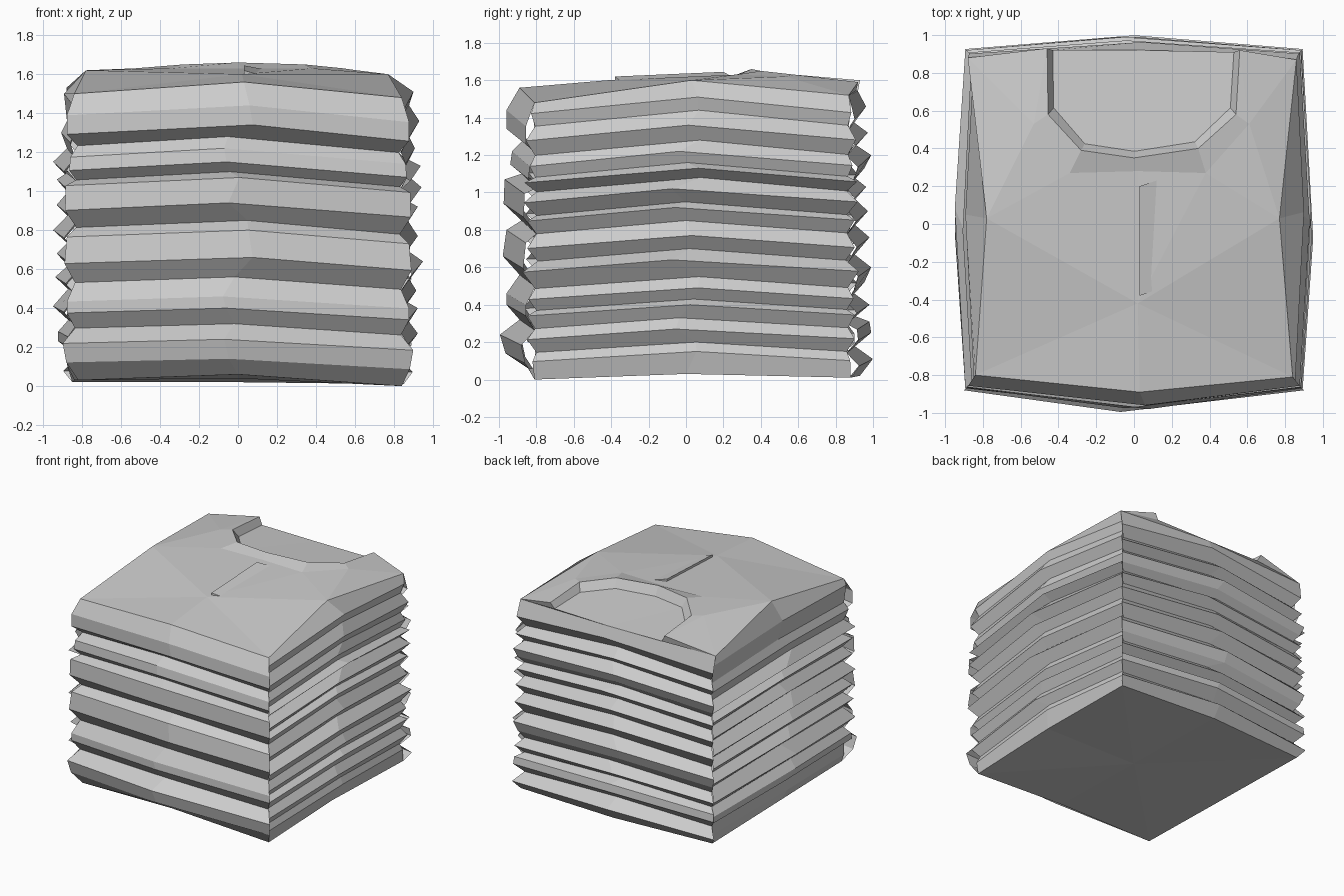
import bpy, bmesh, random
from mathutils import Vector as V

if "Cube" in bpy.data.objects:
    bpy.data.objects.remove(bpy.data.objects["Cube"])

random.seed(4)


def make(name, faces):
    """Build one flat-shaded object from polygons given as point lists."""
    bm = bmesh.new()
    for pts in faces:
        bm.faces.new([bm.verts.new(p) for p in pts])
    bmesh.ops.remove_doubles(bm, verts=bm.verts, dist=0.002)
    bmesh.ops.recalc_face_normals(bm, faces=bm.faces)
    me = bpy.data.meshes.new(name)
    bm.to_mesh(me)
    bm.free()
    ob = bpy.data.objects.new(name, me)
    bpy.context.collection.objects.link(ob)
    return ob


# Pleat profiles per side: (height at mid-side, how far the fold sticks out 0..1)
front = [(.14, .85), (.24, 1.15), (.32, .1), (.40, .8), (.46, .8), (.56, .1),
         (.66, 1), (.80, .8), (.85, 0), (.94, .95), (1.07, .9), (1.10, 0),
         (1.15, .6), (1.22, .5), (1.28, -.1), (1.34, .8), (1.44, .8)]
right = [(.15, .3), (.20, 0), (.27, .7), (.33, .1), (.40, .7), (.43, 0),
         (.49, .6), (.55, .1), (.64, 1.05), (.70, -.1), (.77, .7), (.85, 0),
         (.92, .7), (.95, 0), (1.02, .95), (1.08, 0), (1.13, .9), (1.16, .1),
         (1.22, .5), (1.28, .1), (1.36, .8), (1.44, .1), (1.51, .4)]
back = [(.11, 1.1), (.18, 0), (.25, 1), (.31, .9), (.34, 0), (.40, .9),
        (.46, 0), (.52, .6), (.60, 1), (.67, 0), (.76, .9), (.83, 0),
        (.90, .8), (.97, 0), (1.03, .7), (1.08, 0), (1.13, .6), (1.20, 1),
        (1.26, 0), (1.32, .8), (1.38, -.1), (1.46, .7)]
left = [(.11, .1), (.20, .1), (.23, .7), (.28, .7), (.34, 0), (.41, 1.05),
        (.50, 0), (.56, .9), (.62, 0), (.68, .8), (.74, 0), (.80, 1.05),
        (.88, 0), (.93, .8), (1.0, 0), (1.06, .8), (1.1, 0), (1.15, 1.05),
        (1.22, .1), (1.30, .5), (1.36, .1), (1.50, .3)]

# Bottom and top outlines: four corners and four mid-sides
bottom = dict(FL=V((-.82, -.80, .03)), F=V((0, -.84, .06)), FR=V((.84, -.81, 0)),
              R=V((.84, 0, .03)), BR=V((.85, .88, .01)), B=V((0, .93, .02)),
              BL=V((-.85, .88, .02)), L=V((-.84, 0, .03)))
top = dict(FL=V((-.84, -.80, 1.50)), F=V((.03, -.89, 1.56)), FR=V((.84, -.81, 1.48)),
           R=V((.77, .03, 1.60)), BR=V((.86, .87, 1.52)), B=V((.05, .92, 1.54)),
           BL=V((-.88, .88, 1.53)), L=V((-.78, .03, 1.62)))


def corner(key, out):
    x = (.83 + .06 * out) * (1 if key[1] == 'R' else -1)
    y = .86 + .06 * out if key[0] == 'B' else -(.80 + .07 * out)
    return x, y


def middle(key, out):
    s = random.uniform(-.09, .09)
    return {'F': (s, -.88 - .1 * out), 'B': (s, .90 + .09 * out),
            'R': (.87 + .075 * out, s), 'L': (-.87 - .075 * out, s)}[key]


# Pleated walls, folds sagging towards the corners
faces = []
for a, m, b, prof, da, db in (('FL', 'F', 'FR', front, .015, .05),
                              ('FR', 'R', 'BR', right, .05, .045),
                              ('BR', 'B', 'BL', back, .035, .03),
                              ('BL', 'L', 'FL', left, .03, .02)):
    rows = [[bottom[k] for k in (a, m, b)]]
    for z, out in prof:
        g = .025 * z
        rows.append([V((*corner(a, out), z - da - g)), V((*middle(m, out), z)),
                     V((*corner(b, out), z - db - g))])
    rows.append([top[k] for k in (a, m, b)])
    for p, q in zip(rows, rows[1:]):
        for i in (0, 1):
            faces.append([p[i], p[i + 1], q[i + 1], q[i]])

# Underside
ring = list(bottom.values())
for i in range(8):
    faces.append([ring[i], ring[(i + 1) % 8], V((0, 0, .04))])
make("folded_stack", faces)

# Top garment panel around the neckline
rim = [V(p) for p in ((-.46, .93, 1.60), (-.455, .58, 1.63), (-.28, .39, 1.65),
                      (0, .35, 1.66), (.34, .40, 1.65), (.54, .58, 1.63), (.56, .92, 1.59))]
hem = [V(p) for p in ((-.53, .53, 1.63), (-.34, .27, 1.63), (.02, .28, 1.63),
                      (.38, .27, 1.63), (.61, .53, 1.62))]
mid = V((.02, -.42, 1.60))
t = top
panel = [[t['FL'], t['F'], mid], [t['F'], t['FR'], mid], [t['FR'], t['R'], mid],
         [t['L'], t['FL'], mid], [t['L'], mid, hem[1]], [mid, hem[2], hem[1]],
         [mid, hem[3], hem[2]], [mid, t['R'], hem[3]], [t['R'], hem[4], hem[3]],
         [t['L'], hem[1], hem[0]], [t['R'], t['BR'], hem[4]], [t['L'], hem[0], t['BL']],
         [t['BR'], rim[6], hem[4]], [t['BL'], hem[0], rim[0]],
         [hem[0], rim[1], rim[0]], [hem[4], rim[6], rim[5]]]
for i in range(4):
    panel.append([hem[i], hem[i + 1], rim[i + 2], rim[i + 1]])
make("top_panel", panel)

# Sunken neckline: sloped inner collar wall and floor
low = [V((.04 + (p.x - .04) * .94, p.y + (.035 if 0 < i < 6 else -.01),
          1.585 - .07 * (p.y - .35))) for i, p in enumerate(rim)]
neck = [[rim[i], rim[i + 1], low[i + 1], low[i]] for i in range(6)]
neck += [[low[i], low[i + 1], t['B']] for i in range(6)]
neck += [[t['BL'], rim[0], low[0]], [t['BR'], low[6], rim[6]],
         [t['BL'], low[0], t['B']], [t['BR'], t['B'], low[6]]]
make("neckline", neck)

# Front placket: a thin raised flap running down from the collar
p = [V(c) for c in ((.03, .20, 1.645), (.12, .23, 1.628), (.03, -.38, 1.62),
                    (.10, -.355, 1.60), (.03, .20, 1.60), (.03, -.38, 1.58))]
make("placket", [[p[0], p[1], p[3], p[2]], [p[0], p[2], p[5], p[4]],
                 [p[2], p[3], p[5]], [p[0], p[4], p[1]], [p[1], p[4], p[5], p[3]]])
